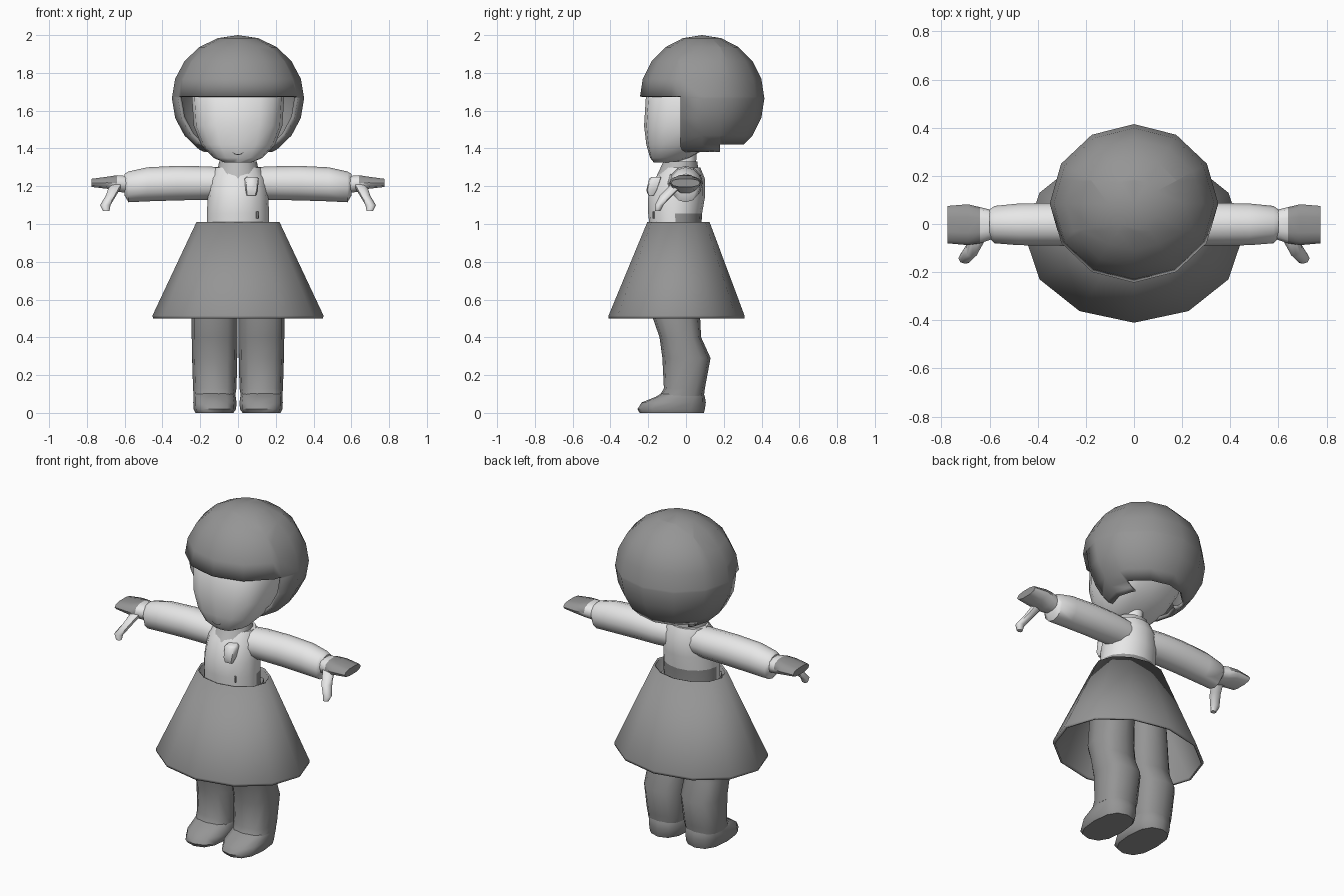
import bpy, bmesh, math
from mathutils import Vector

if "Cube" in bpy.data.objects:
    bpy.data.objects.remove(bpy.data.objects["Cube"])


def material(name, v):
    m = bpy.data.materials.new(name)
    m.use_nodes = True
    m.diffuse_color = (v, v, v, 1)
    m.node_tree.nodes["Principled BSDF"].inputs["Base Color"].default_value = (v, v, v, 1)
    return m


DARK = material("dark grey", 0.3)
MID = material("mid grey", 0.5)
LIGHT = material("light grey", 0.8)


def finish(name, bm, mats, rule=None, angle=50, mirror=False):
    """Turn a bmesh into a shaded object, coloured by a face rule."""
    bmesh.ops.recalc_face_normals(bm, faces=bm.faces)
    me = bpy.data.meshes.new(name)
    bm.normal_update()
    if rule:
        for f in bm.faces:
            f.material_index = rule(f)
    bm.to_mesh(me)
    bm.free()
    for m in mats:
        me.materials.append(m)
    ob = bpy.data.objects.new(name, me)
    bpy.context.collection.objects.link(ob)
    if mirror:
        ob.modifiers.new("mirror", 'MIRROR').use_mirror_merge = False
    bpy.ops.object.select_all(action='DESELECT')
    ob.select_set(True)
    bpy.context.view_layer.objects.active = ob
    bpy.ops.object.shade_smooth_by_angle(angle=math.radians(angle))
    return ob


def loft(rings, n=12, axis='z', power=1.0, caps=True):
    """Rings are (along, low a, high a, low b, high b) across the axis."""
    bm = bmesh.new()
    rows = []
    for t, a0, a1, b0, b1 in rings:
        row = []
        for i in range(n):
            c, s = math.cos(math.tau * i / n), math.sin(math.tau * i / n)
            c, s = math.copysign(abs(c) ** power, c), math.copysign(abs(s) ** power, s)
            a, b = (a0 + a1 + c * (a1 - a0)) / 2, (b0 + b1 + s * (b1 - b0)) / 2
            row.append(bm.verts.new((a, b, t) if axis == 'z' else (t, a, b)))
        rows.append(row)
    for r, q in zip(rows, rows[1:]):
        for i in range(n):
            bm.faces.new((r[i], r[(i + 1) % n], q[(i + 1) % n], q[i]))
    if caps:
        bm.faces.new(rows[0])
        bm.faces.new(rows[-1])
    return bm


# bobbed hair: a shell cut away around the face and nape
bm = bmesh.new()
bmesh.ops.create_uvsphere(bm, u_segments=12, v_segments=10, radius=1)
for v in bm.verts:
    v.co = Vector((v.co.x * 0.35, v.co.y * 0.33 + 0.085, v.co.z * 0.335 + 1.665))
for co, no in (((0, 0, 1.675), (0, 0, 1)), ((0, -0.03, 0), (0, 1, 0)),
               ((0, 0.18, 0), (0, 1, 0)), ((0, 0, 1.42), (0, 0, 1)), ((0, 0, 1.38), (0, 0, 1))):
    bmesh.ops.bisect_plane(bm, geom=bm.verts[:] + bm.edges[:] + bm.faces[:],
                           plane_co=co, plane_no=no, dist=0.0001)


def cut_away(f):
    c = f.calc_center_median()
    return c.z < 1.38 or (c.y < -0.03 and c.z < 1.675) or (c.y > 0.18 and c.z < 1.42)


bmesh.ops.delete(bm, geom=[f for f in bm.faces if cut_away(f)], context='FACES')
hair = finish("hair", bm, [DARK])
shell = hair.modifiers.new("thickness", 'SOLIDIFY')
shell.thickness = 0.02

# head with a flattened face
finish("head", loft([(1.325, -0.07, 0.07, -0.17, -0.06),
                     (1.35, -0.13, 0.13, -0.19, 0.02),
                     (1.42, -0.195, 0.195, -0.21, 0.14),
                     (1.52, -0.235, 0.235, -0.222, 0.23),
                     (1.68, -0.245, 0.245, -0.212, 0.27),
                     (1.82, -0.18, 0.18, -0.12, 0.2)], n=16, power=0.75), [LIGHT])

# thin smiling mouth
bm = bmesh.new()
arc = [(math.sin(t) * 0.03, 1.385 - math.cos(t) * 0.02) for t in (-1.2, -0.6, 0, 0.6, 1.2)]
rows = [[bm.verts.new((x, -0.205, z + d)) for x, z in arc] for d in (0, 0.004)]
for i in range(4):
    bm.faces.new((rows[0][i], rows[0][i + 1], rows[1][i + 1], rows[1][i]))
finish("mouth", bm, [DARK])

# neck and collar
finish("neck", loft([(1.28, -0.055, 0.055, -0.07, 0.05), (1.42, -0.05, 0.05, -0.06, 0.06)]), [LIGHT])
finish("collar", loft([(1.24, -0.115, 0.115, -0.165, 0.07), (1.255, -0.115, 0.115, -0.155, 0.07),
                       (1.33, -0.1, 0.1, -0.12, 0.06)]), [MID])

# shirt body with a dark band behind the waist
finish("shirt", loft([(0.96, -0.165, 0.165, -0.19, 0.08), (1.055, -0.165, 0.165, -0.2, 0.085),
                      (1.14, -0.16, 0.16, -0.2, 0.1), (1.24, -0.15, 0.15, -0.165, 0.1),
                      (1.3, -0.12, 0.12, -0.12, 0.075)], n=16),
       [LIGHT, DARK], lambda f: int(f.calc_center_median().z < 1.05 and f.calc_center_median().y > -0.06))

# chest bow and lower button
finish("bow", loft([(1.15, 0.045, 0.095, -0.2, -0.17), (1.18, 0.04, 0.105, -0.21, -0.15),
                    (1.24, 0.035, 0.11, -0.195, -0.13), (1.25, 0.045, 0.1, -0.18, -0.13)], n=8, power=0.6), [LIGHT])
finish("button", loft([(1.03, 0.095, 0.11, -0.178, -0.165), (1.065, 0.095, 0.11, -0.178, -0.165)], n=6), [DARK])

# sleeves
finish("sleeve", loft([(0.08, -0.1, 0.08, 1.13, 1.3), (0.17, -0.095, 0.09, 1.128, 1.305),
                       (0.32, -0.09, 0.088, 1.125, 1.308), (0.48, -0.088, 0.085, 1.12, 1.3),
                       (0.58, -0.08, 0.075, 1.115, 1.278), (0.6, -0.06, 0.06, 1.15, 1.265)], axis='x'),
       [LIGHT], mirror=True)

# hands with darker finger tops
finish("hand", loft([(0.58, -0.06, 0.055, 1.16, 1.255), (0.64, -0.08, 0.07, 1.17, 1.26),
                     (0.69, -0.088, 0.082, 1.185, 1.252), (0.775, -0.08, 0.075, 1.195, 1.24)],
                    n=10, axis='x', power=0.8),
       [LIGHT, DARK], lambda f: int(f.calc_center_median().x > 0.65 and f.normal.z > -0.2), mirror=True)
finish("thumb", loft([(1.07, 0.68, 0.715, -0.165, -0.135), (1.1, 0.675, 0.73, -0.165, -0.12),
                      (1.15, 0.645, 0.7, -0.14, -0.07), (1.21, 0.61, 0.68, -0.08, -0.01)], n=8),
       [LIGHT], mirror=True)

# flared skirt, open at waist and hem
bm = loft([(0.5, -0.45, 0.45, -0.41, 0.31), (0.515, -0.453, 0.453, -0.41, 0.31),
           (1.01, -0.22, 0.22, -0.205, 0.125)], caps=False)
skirt = finish("skirt", bm, [DARK])
shell = skirt.modifiers.new("thickness", 'SOLIDIFY')
shell.thickness = 0.012

# stockinged legs and feet
finish("leg", loft([(0.09, 0.015, 0.235, -0.14, 0.095), (0.13, 0.008, 0.238, -0.117, 0.1),
                    (0.29, 0.004, 0.243, -0.125, 0.13), (0.4, 0.002, 0.245, -0.14, 0.08),
                    (0.5, 0.002, 0.245, -0.175, 0.075), (0.75, 0.002, 0.22, -0.18, 0.08),
                    (0.97, 0.0, 0.16, -0.18, 0.08)], power=0.8), [DARK], mirror=True)
finish("foot", loft([(0.0, 0.025, 0.225, -0.245, 0.095), (0.02, 0.01, 0.235, -0.257, 0.1),
                     (0.055, 0.008, 0.237, -0.235, 0.105), (0.085, 0.012, 0.236, -0.16, 0.1),
                     (0.11, 0.02, 0.23, -0.12, 0.09)], power=0.8), [DARK], mirror=True)
